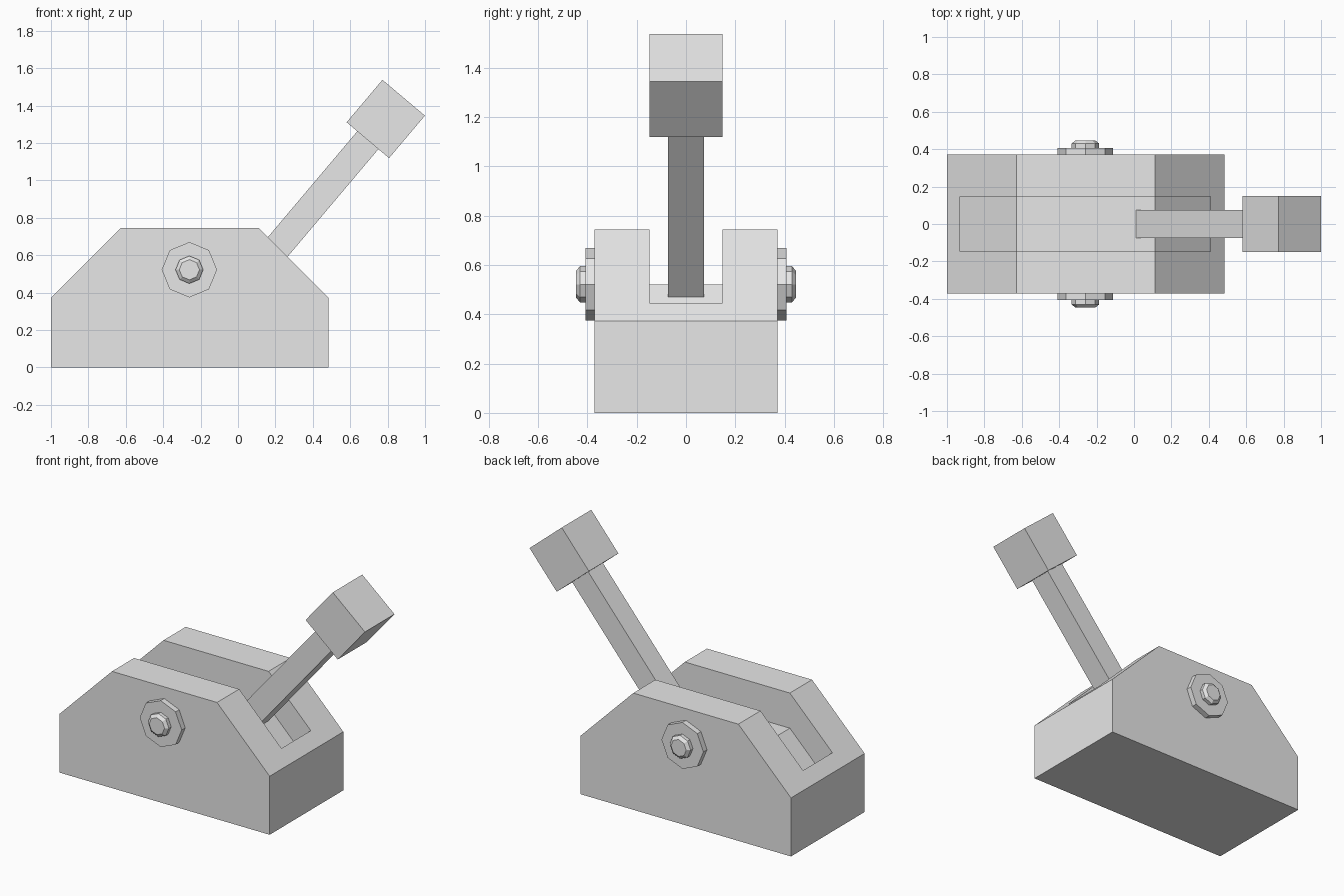
import bpy
import bmesh
from math import atan2, pi
from mathutils import Matrix, Vector

cube = bpy.data.objects.get("Cube")
if cube:
    bpy.data.objects.remove(cube, do_unlink=True)

grey = bpy.data.materials.new("light grey")
grey.use_nodes = True
grey.diffuse_color = (0.8, 0.8, 0.8, 1)
grey.node_tree.nodes["Principled BSDF"].inputs["Base Color"].default_value = grey.diffuse_color


def finish(name, bm):
    """Turn a bmesh into a flat shaded object."""
    bmesh.ops.recalc_face_normals(bm, faces=bm.faces)
    mesh = bpy.data.meshes.new(name)
    bm.to_mesh(mesh)
    bm.free()
    mesh.materials.append(grey)
    obj = bpy.data.objects.new(name, mesh)
    bpy.context.collection.objects.link(obj)
    return obj


def prism(name, profile, half_width):
    """Extrude an x-z profile evenly to both sides of y = 0."""
    bm = bmesh.new()
    face = bm.faces.new([bm.verts.new((x, -half_width, z)) for x, z in profile])
    ext = bmesh.ops.extrude_face_region(bm, geom=[face])["geom"]
    bmesh.ops.translate(bm, vec=(0, 2 * half_width, 0),
                        verts=[v for v in ext if isinstance(v, bmesh.types.BMVert)])
    return finish(name, bm)


def box(name, size, matrix):
    bm = bmesh.new()
    bmesh.ops.create_cube(bm, size=1, matrix=matrix @ Matrix.Diagonal((*size, 1)))
    return finish(name, bm)


def octagon(name, rings, side):
    """Loft octagonal rings of (distance from centre, radius) along y."""
    bm = bmesh.new()
    loops = []
    for y, radius in rings:
        loops.append([bm.verts.new(Matrix.Rotation(i * pi / 4, 3, "Y")
                                   @ Vector((radius, side * y, 0)) + PIVOT)
                      for i in range(8)])
    for a, b in zip(loops, loops[1:]):
        for i in range(8):
            j = (i + 1) % 8
            bm.faces.new((a[i], a[j], b[j], b[i]))
    bm.faces.new(loops[0])
    bm.faces.new(loops[-1])
    return finish(name, bm)


# Housing with chamfered ends
body = prism("housing", [(-1, 0), (0.483, 0), (0.483, 0.373), (0.112, 0.744),
                         (-0.629, 0.744), (-1, 0.373)], 0.371)

# Slot whose floor follows the roofline
cutter = prism("slot_cutter", [(-0.929, 0.22), (-0.629, 0.52), (0.112, 0.52),
                               (0.41, 0.222), (0.41, 1), (-0.929, 1)], 0.148)
cutter.hide_render = True
cut = body.modifiers.new("slot", "BOOLEAN")
cut.operation = "DIFFERENCE"
cut.solver = "EXACT"
cut.object = cutter
bpy.context.view_layer.objects.active = body
bpy.ops.object.modifier_apply(modifier=cut.name)
bpy.data.objects.remove(cutter, do_unlink=True)

# Tilted lever and its square grip
grip_centre = Vector((0.79, 0, 1.328))
tilt = (Matrix.Translation(grip_centre)
        @ Matrix.Rotation(atan2(0.645, 0.764), 4, "Y"))
box("lever_grip", (0.297, 0.297, 0.297), tilt)
box("lever_arm", (0.148, 0.148, 1.1), tilt @ Matrix.Translation((0, 0, -0.69)))

# Washer and bolt head on each side
PIVOT = Vector((-0.26, 0, 0.522))
for label, side in (("front", -1), ("back", 1)):
    octagon(label + "_washer", [(0.36, 0.148), (0.407, 0.148)], side)
    octagon(label + "_bolt", [(0.40, 0.074), (0.43, 0.074), (0.446, 0.054)], side)
